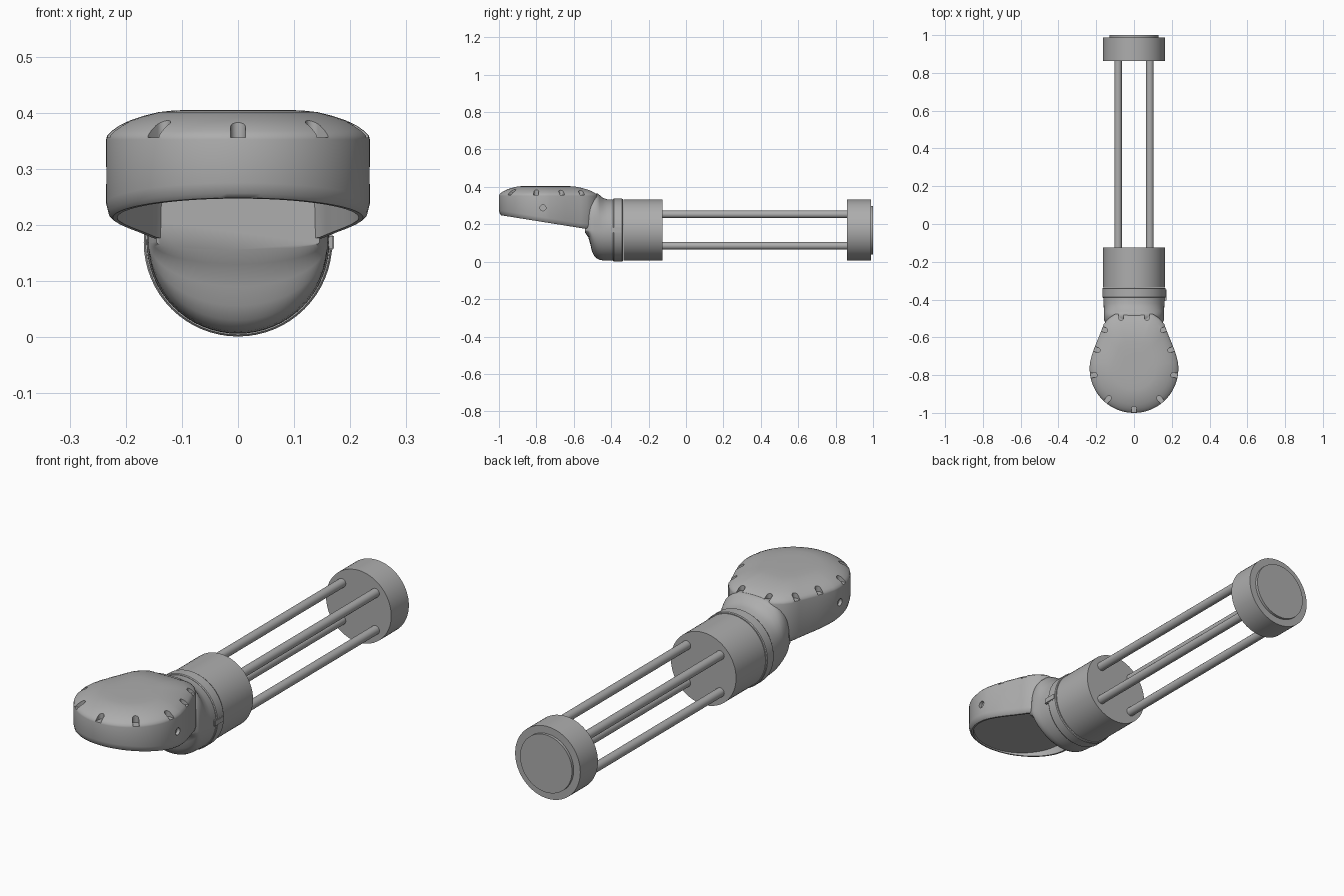
import bpy, bmesh
from math import sin, cos, pi, radians, copysign
from mathutils import Vector, Matrix

if "Cube" in bpy.data.objects:
    bpy.data.objects.remove(bpy.data.objects["Cube"])

grey = bpy.data.materials.new("matte grey")
grey.use_nodes = True
GREY = (0.42, 0.42, 0.42, 1)
grey.diffuse_color = GREY
grey.node_tree.nodes["Principled BSDF"].inputs["Base Color"].default_value = GREY

AXIS_Z = 0.169


def finish(bm, name, angle=35):
    bmesh.ops.recalc_face_normals(bm, faces=bm.faces)
    mesh = bpy.data.meshes.new(name)
    bm.to_mesh(mesh)
    bm.free()
    mesh.materials.append(grey)
    obj = bpy.data.objects.new(name, mesh)
    bpy.context.collection.objects.link(obj)
    smooth(obj, angle)
    return obj


def smooth(obj, angle=35):
    bpy.ops.object.select_all(action='DESELECT')
    obj.select_set(True)
    bpy.context.view_layer.objects.active = obj
    bpy.ops.object.shade_smooth_by_angle(angle=radians(angle))


def loft(rings, name, angle=35):
    """Skin closed rings of equal length and cap both ends."""
    bm = bmesh.new()
    loops = [[bm.verts.new(p) for p in ring] for ring in rings]
    n = len(loops[0])
    for a, b in zip(loops, loops[1:]):
        for i in range(n):
            j = (i + 1) % n
            bm.faces.new((a[i], a[j], b[j], b[i]))
    bm.faces.new(loops[0])
    bm.faces.new(loops[-1])
    return finish(bm, name, angle)


def turned(name, profile, x=0, z=AXIS_Z, sides=64):
    """Round part along y from (y, radius) pairs."""
    rings = [[(x + r * cos(2 * pi * i / sides), y, z + r * sin(2 * pi * i / sides))
              for i in range(sides)] for y, r in profile]
    return loft(rings, name)


# Round body, end cap and the four rods between them
turned("body_sleeve", [(-0.335, 0.163), (-0.125, 0.163)])
turned("collar", [(-0.39, 0.165), (-0.386, 0.168), (-0.342, 0.168), (-0.338, 0.165)])
turned("end_cap", [(0.862, 0.163), (0.988, 0.163)])
turned("end_disc", [(0.98, 0.13), (1.0, 0.13)])
for sx, side in ((-1, "right"), (1, "left")):
    for sz, level in ((-1, "lower"), (1, "upper")):
        turned(f"rod_{level}_{side}", [(-0.14, 0.02), (0.87, 0.02)],
               sx * 0.084, AXIS_Z + sz * 0.084, 20)


# Neck: circle at the collar, boxier on top where it meets the head
def neck_ring(y, low, high, half, power):
    ring = []
    for i in range(64):
        c, s = cos(2 * pi * i / 64), sin(2 * pi * i / 64)
        e = 1 if s < 0 else 2 / power
        h = high - AXIS_Z if s > 0 else AXIS_Z - low
        ring.append((half * copysign(abs(c) ** e, c), y,
                     AXIS_Z + h * copysign(abs(s) ** e, s)))
    return ring


neck_sections = [(-0.385, 0.006, 0.332, 0.163, 2), (-0.42, 0.006, 0.333, 0.162, 2.1),
                 (-0.445, 0.007, 0.342, 0.16, 2.3), (-0.462, 0.01, 0.356, 0.16, 2.6),
                 (-0.475, 0.016, 0.366, 0.16, 2.9), (-0.49, 0.03, 0.364, 0.16, 3),
                 (-0.503, 0.056, 0.36, 0.16, 3), (-0.511, 0.09, 0.355, 0.158, 3),
                 (-0.522, 0.13, 0.35, 0.152, 3), (-0.54, 0.155, 0.34, 0.145, 3)]
loft([neck_ring(*s) for s in neck_sections], "neck", 60)

# Head outline: round front, tapering to a flat back edge
CENTRE = Vector((0, -0.765))
half = [CENTRE + 0.235 * Vector((sin(a), -cos(a)))
        for a in (radians(5 * k) for k in range(20))]
half += [Vector(p) for p in ((0.232, -0.73), (0.222, -0.69), (0.206, -0.645), (0.187, -0.6),
                             (0.172, -0.562), (0.16, -0.53), (0.135, -0.5), (0.105, -0.479),
                             (0.09, -0.475), (0, -0.475))]
outline = half + [Vector((-p.x, p.y)) for p in half[-2:0:-1]]


def head_ring(scale, height, sloped):
    ring = []
    for p in outline:
        q = CENTRE + (p - CENTRE) * scale
        ring.append((q.x, q.y, height + (0.25 - 0.16 * (q.y + 1) if sloped else 0)))
    return ring


head_layers = [(0.91, 0.252, False), (0.915, 0.0, True), (0.95, 0.0, True),
               (0.98, 0.007, True), (1, 0.025, True), (1, 0.352, False),
               (0.993, 0.359, False), (0.96, 0.367, False), (0.9, 0.377, False),
               (0.82, 0.386, False), (0.72, 0.394, False), (0.6, 0.401, False),
               (0.48, 0.404, False), (0.3, 0.405, False)]
head = loft([head_ring(*l) for l in head_layers], "head", 40)

# Slots around the top rim and a pin hole through each side
cut = bmesh.new()
slots = [(0, -0.978, 0)]
for sx in (-1, 1):
    slots += [(sx * x, y, sx * a) for x, y, a in
              ((0.133, -0.922, 40), (0.208, -0.8, 85), (0.192, -0.668, 112),
               (0.153, -0.562, 115), (0.068, -0.497, 180))]
for x, y, angle in slots:
    # pill shape: rounded inner end, open towards the rim
    pill = [Vector((0.013 * cos(pi * k / 8), 0.013 * sin(pi * k / 8), 0)) for k in range(9)]
    pill += [Vector((-0.013, -0.06, 0)), Vector((0.013, -0.06, 0))]
    place = Matrix.Translation((x, y, 0.356)) @ Matrix.Rotation(radians(angle), 4, 'Z')
    base = cut.faces.new([cut.verts.new(place @ v) for v in pill])
    top = bmesh.ops.extrude_face_region(cut, geom=[base])["geom"]
    bmesh.ops.translate(cut, vec=(0, 0, 0.1),
                        verts=[v for v in top if isinstance(v, bmesh.types.BMVert)])
for sx in (-1, 1):
    bmesh.ops.create_cone(cut, cap_ends=True, segments=20, radius1=0.016, radius2=0.016,
                          depth=0.03, matrix=Matrix.Translation((sx * 0.235, -0.765, 0.288))
                          @ Matrix.Rotation(pi / 2, 4, 'Y'))
cutter = finish(cut, "slot_cutter")
cutter.hide_render = True
mod = head.modifiers.new("slots", 'BOOLEAN')
mod.object = cutter
mod.operation = 'DIFFERENCE'
mod.solver = 'EXACT'
bpy.context.view_layer.objects.active = head
while head.modifiers[0] != mod:
    bpy.ops.object.modifier_move_up(modifier=mod.name)
bpy.ops.object.modifier_apply(modifier=mod.name)
bpy.data.objects.remove(cutter)
smooth(head, 40)

# Small latch on the left of the collar
bm = bmesh.new()
bmesh.ops.create_cube(bm, size=1, matrix=Matrix.Translation((0.163, -0.375, 0.169))
                      @ Matrix.Diagonal((0.016, 0.065, 0.028, 1)))
bmesh.ops.bevel(bm, geom=bm.edges[:], offset=0.003, segments=2, affect='EDGES')
finish(bm, "latch")
